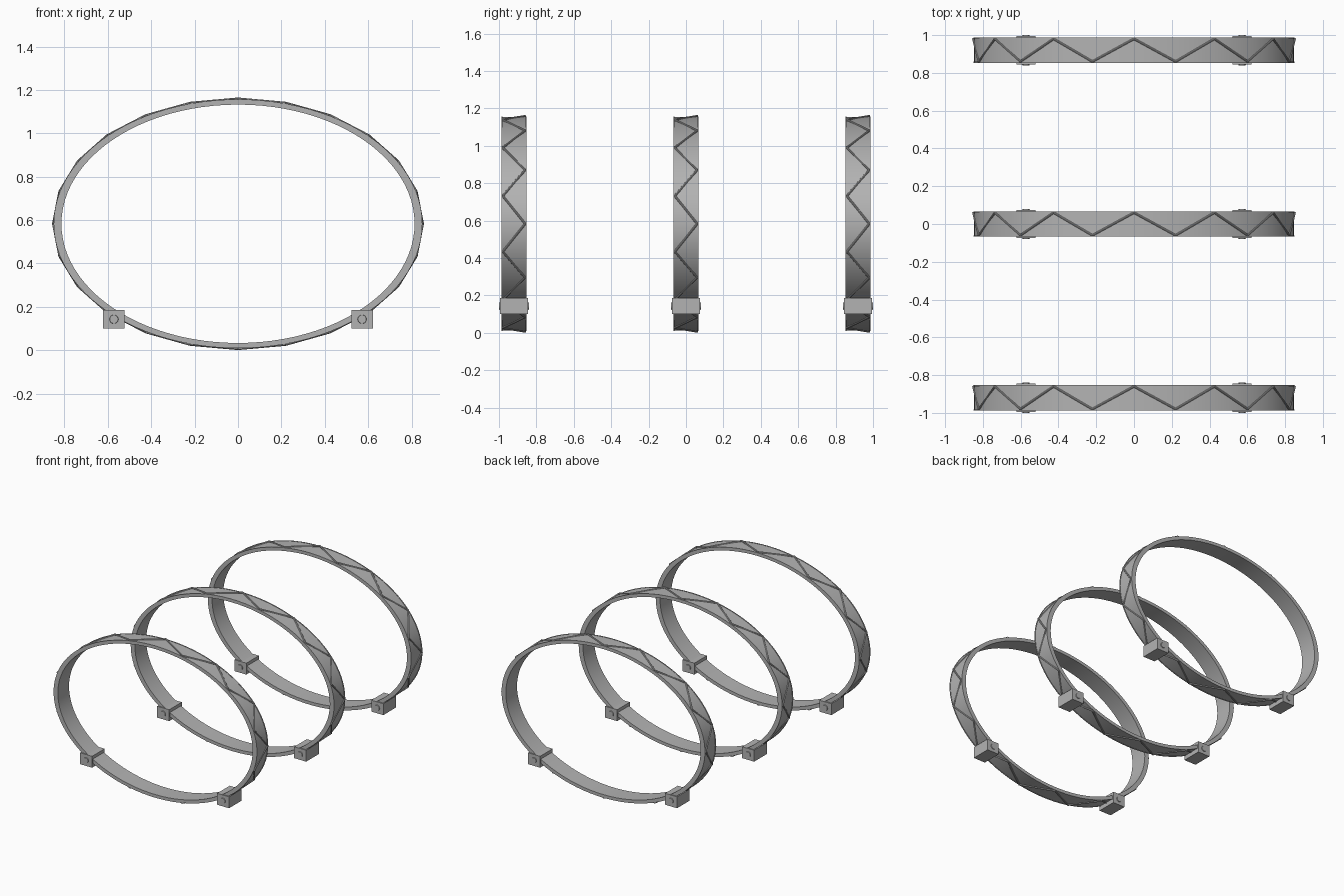
import bpy, bmesh, math
from mathutils import Vector

if "Cube" in bpy.data.objects:
    bpy.data.objects.remove(bpy.data.objects["Cube"])

RX, RZ, CZ = 0.846, 0.571, 0.583   # band outer half axes and centre height
RING_Y = (-0.92, 0.0, 0.92)

grey = bpy.data.materials.new("light_grey")
grey.diffuse_color = (0.45, 0.45, 0.45, 1)
grey.use_nodes = True
grey.node_tree.nodes["Principled BSDF"].inputs["Base Color"].default_value = grey.diffuse_color


def finish(bm, name, smooth=True):
    bmesh.ops.recalc_face_normals(bm, faces=bm.faces[:])
    me = bpy.data.meshes.new(name)
    bm.to_mesh(me)
    bm.free()
    me.materials.append(grey)
    ob = bpy.data.objects.new(name, me)
    bpy.context.collection.objects.link(ob)
    if smooth:
        bpy.ops.object.select_all(action='DESELECT')
        ob.select_set(True)
        bpy.context.view_layer.objects.active = ob
        bpy.ops.object.shade_smooth_by_angle(angle=math.radians(35))
    return ob


def oval(t, y, scale=1.0, raise_by=0.0):
    return Vector(((RX * scale + raise_by) * math.sin(t), y,
                   CZ + (RZ * scale + raise_by) * math.cos(t)))


# Elliptical band with a fine raised rim along both edges
def band(name, yc, n=96):
    profile = [(-0.067, 0.962), (-0.067, 1.004), (-0.061, 1.004), (-0.061, 1.0),
               (0.061, 1.0), (0.061, 1.004), (0.067, 1.004), (0.067, 0.962)]
    bm = bmesh.new()
    loops = [[bm.verts.new(oval(2 * math.pi * i / n, yc + y, s)) for y, s in profile]
             for i in range(n)]
    m = len(profile)
    for i in range(n):
        a, b = loops[i], loops[(i + 1) % n]
        for j in range(m):
            k = (j + 1) % m
            bm.faces.new((a[j], a[k], b[k], b[j]))
    finish(bm, name)


# Straight rods zigzagging around the outside of the band
def zigzag(name, yc, count=24, radius=0.006):
    bm = bmesh.new()
    pts = [oval(2 * math.pi * i / count, yc + (0.06 if i % 2 == 0 else -0.06), 1, 0.005)
           for i in range(count)]
    for i, p in enumerate(pts):
        d = pts[(i + 1) % count] - p
        rot = d.to_track_quat('Z', 'Y').to_matrix().to_4x4()
        rot.translation = p + d / 2
        bmesh.ops.create_cone(bm, cap_ends=True, segments=10, radius1=radius,
                              radius2=radius, depth=d.length, matrix=rot)
    finish(bm, name)


# Mounting foot: a plain block with a small round boss on both ends
def foot(name, x, yc):
    bm = bmesh.new()
    x0, x1, y0, z0, z1 = x - 0.05, x + 0.05, 0.075, 0.1, 0.186
    cube = bmesh.ops.create_cube(bm, size=1)["verts"]
    for v in cube:
        v.co = (x0 if v.co.x < 0 else x1, yc + (-y0 if v.co.y < 0 else y0),
                z0 if v.co.z < 0 else z1)
    finish(bm, name + "_block", smooth=False)

    bm = bmesh.new()
    for side in (-1, 1):
        d = Vector((0, side, 0))
        rot = d.to_track_quat('Z', 'Y').to_matrix().to_4x4()
        rot.translation = (x, yc + side * 0.0765, 0.143)
        bmesh.ops.create_cone(bm, cap_ends=True, segments=24, radius1=0.021,
                              radius2=0.019, depth=0.007, matrix=rot)
    finish(bm, name + "_boss")


for label, yc in zip(("front", "middle", "back"), RING_Y):
    band(label + "_band", yc)
    zigzag(label + "_zigzag_rods", yc)
    for side, x in (("left", -0.572), ("right", 0.572)):
        foot(f"{label}_{side}_foot", x, yc)
